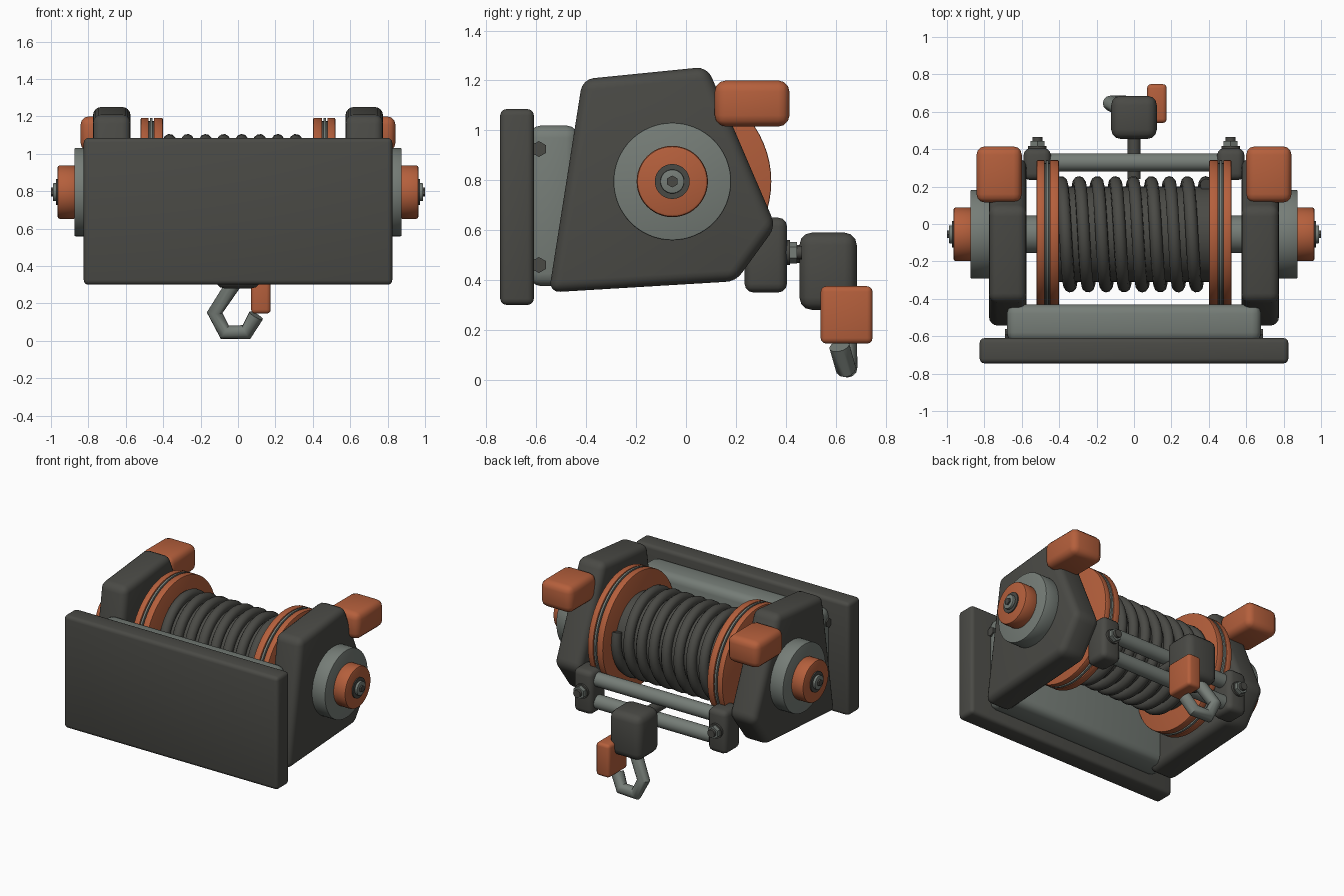
import bpy, bmesh
from math import pi, sin, cos, radians
from mathutils import Matrix, Vector

if "Cube" in bpy.data.objects:
    bpy.data.objects.remove(bpy.data.objects["Cube"], do_unlink=True)


def material(name, rgb):
    m = bpy.data.materials.new(name)
    m.use_nodes = True
    m.diffuse_color = (*rgb, 1)
    m.node_tree.nodes["Principled BSDF"].inputs["Base Color"].default_value = (*rgb, 1)
    return m


DARK = material("charcoal", (0.068, 0.068, 0.06))
GREY = material("steel grey", (0.18, 0.205, 0.185))
ORANGE = material("burnt orange", (0.46, 0.115, 0.045))


def finish(ob, mat, bevel=0, segments=3):
    bpy.context.collection.objects.link(ob)
    ob.data.materials.append(mat)
    bpy.ops.object.select_all(action='DESELECT')
    ob.select_set(True)
    bpy.context.view_layer.objects.active = ob
    if ob.type == 'CURVE':
        bpy.ops.object.convert(target='MESH')
        ob = bpy.context.object
    if bevel:
        mod = ob.modifiers.new("rounded edges", 'BEVEL')
        mod.width, mod.segments, mod.limit_method = bevel, segments, 'ANGLE'
        mod.angle_limit = radians(25)
        bpy.ops.object.modifier_apply(modifier=mod.name)
    bpy.ops.object.shade_smooth_by_angle(angle=radians(40))
    return ob


def from_bmesh(name, bm, mat, bevel, segments=3):
    bmesh.ops.recalc_face_normals(bm, faces=bm.faces)
    me = bpy.data.meshes.new(name)
    bm.to_mesh(me)
    bm.free()
    return finish(bpy.data.objects.new(name, me), mat, bevel, segments)


def box(name, lo, hi, mat, bevel):
    lo, hi = Vector(lo), Vector(hi)
    bm = bmesh.new()
    bmesh.ops.create_cube(bm, size=1)
    for v in bm.verts:
        v.co = (lo + hi) / 2 + v.co * (hi - lo)
    return from_bmesh(name, bm, mat, bevel)


def rod(name, a, b, r, mat, sides=48, bevel=0):
    a, b = Vector(a), Vector(b)
    bm = bmesh.new()
    turn = (b - a).to_track_quat('Z', 'Y').to_matrix().to_4x4()
    bmesh.ops.create_cone(bm, cap_ends=True, segments=sides, radius1=r, radius2=r,
                          depth=(b - a).length,
                          matrix=Matrix.Translation((a + b) / 2) @ turn)
    return from_bmesh(name, bm, mat, bevel, 2)


def tube(name, points, r, mat, resolution=3):
    cu = bpy.data.curves.new(name, 'CURVE')
    cu.dimensions = '3D'
    cu.bevel_depth, cu.bevel_resolution, cu.use_fill_caps = r, resolution, True
    sp = cu.splines.new('POLY')
    sp.points.add(len(points) - 1)
    for p, co in zip(sp.points, points):
        p.co = (*co, 1)
    return finish(bpy.data.objects.new(name, cu), mat)


def plate(name, profile, x0, x1, mat, bevel):
    bm = bmesh.new()
    face = bm.faces.new([bm.verts.new((x0, y, z)) for y, z in profile])
    ext = bmesh.ops.extrude_face_region(bm, geom=[face])
    moved = [g for g in ext["geom"] if isinstance(g, bmesh.types.BMVert)]
    bmesh.ops.translate(bm, verts=moved, vec=(x1 - x0, 0, 0))
    return from_bmesh(name, bm, mat, bevel, 4)


AY, AZ = -0.055, 0.795  # drum axis

# Front plate and mounting base
box("front_plate", (-0.825, -0.745, 0.3), (0.825, -0.61, 1.085), DARK, 0.025)
box("mounting_base", (-0.68, -0.63, 0.375), (0.68, -0.43, 1.02), GREY, 0.05)

# Drum core and wound rope
rod("drum_core", (-0.42, AY, AZ), (0.42, AY, AZ), 0.255, DARK)
rod("axle", (-0.6, AY, AZ), (0.6, AY, AZ), 0.1, GREY)
STEPS, TURNS = 40, 8
coil = []
for i in range(STEPS * TURNS + 3):
    t = i / STEPS
    coil.append((-0.39 + 0.0965 * t, AY + 0.277 * cos(2 * pi * t), AZ + 0.277 * sin(2 * pi * t)))
tube("wound_rope", coil, 0.034, DARK)

SIDE = [(-0.55, 0.35), (-0.415, 1.205), (0.085, 1.255), (0.36, 0.615), (0.2, 0.395)]

for s, side in ((1, "left"), (-1, "right")):
    def span(name, x0, x1, r, mat, sides=48, bevel=0):
        rod(f"{side}_{name}", (s * x0, AY, AZ), (s * x1, AY, AZ), r, mat, sides, bevel)

    # Drum flange: two discs with a thin ring between
    span("inner_flange", 0.402, 0.45, 0.397, ORANGE, 64, 0.006)
    span("flange_gap", 0.44, 0.485, 0.38, DARK, 64)
    span("flange_ring", 0.457, 0.471, 0.397, GREY, 64)
    span("outer_flange", 0.478, 0.52, 0.397, ORANGE, 64, 0.006)

    # Side frame and handle block
    plate(f"{side}_side_frame", SIDE, s * 0.575, s * 0.775, DARK, 0.045)
    xs = sorted((s * 0.6, s * 0.842))
    box(f"{side}_handle_block", (xs[0], 0.115, 1.015), (xs[1], 0.415, 1.2), ORANGE, 0.045)

    # Hub and axle bolt
    span("hub_disc", 0.76, 0.875, 0.236, GREY, 64, 0.006)
    span("hub_cap", 0.865, 0.965, 0.143, ORANGE, 48, 0.012)
    span("hub_washer", 0.96, 0.972, 0.07, DARK, 32)
    span("hub_bolt", 0.97, 0.99, 0.048, GREY, 32, 0.004)
    span("hub_bolt_tip", 0.985, 1.0, 0.024, DARK, 6)

    # Bolts on the mounting base
    for z, level in ((0.925, "upper"), (0.46, "lower")):
        rod(f"{side}_{level}_base_bolt", (s * 0.66, -0.59, z), (s * 0.69, -0.59, z), 0.032, DARK, 6)

    # Roller bracket with its bolt
    xs = sorted((s * 0.445, s * 0.59))
    box(f"{side}_roller_bracket", (xs[0], 0.235, 0.35), (xs[1], 0.405, 0.65), DARK, 0.035)
    for name, y0, y1, r, mat, n in (("washer", 0.4, 0.418, 0.05, DARK, 24),
                                    ("nut", 0.415, 0.445, 0.043, GREY, 6),
                                    ("tip", 0.44, 0.465, 0.027, DARK, 16)):
        rod(f"{side}_bracket_{name}", (s * 0.517, y0, 0.51), (s * 0.517, y1, 0.51), r, mat, n)

# Guide rollers
for z, level in ((0.58, "upper"), (0.425, "lower")):
    rod(f"{level}_guide_roller", (-0.47, 0.33, z), (0.47, 0.33, z), 0.048, GREY, 32)

# Rope lead, hook block, hook and latch
rod("rope_lead", (0, 0.24, 0.505), (0, 0.5, 0.505), 0.036, DARK, 24)
box("hook_block", (-0.122, 0.455, 0.28), (0.122, 0.685, 0.59), DARK, 0.05)
tube("hook", [(0, 0.58, 0.34), (-0.125, 0.645, 0.15), (-0.07, 0.645, 0.045),
              (0.045, 0.64, 0.047), (0.097, 0.615, 0.135)], 0.042, GREY, 4)
box("hook_latch", (0.07, 0.54, 0.145), (0.175, 0.748, 0.375), ORANGE, 0.022)
